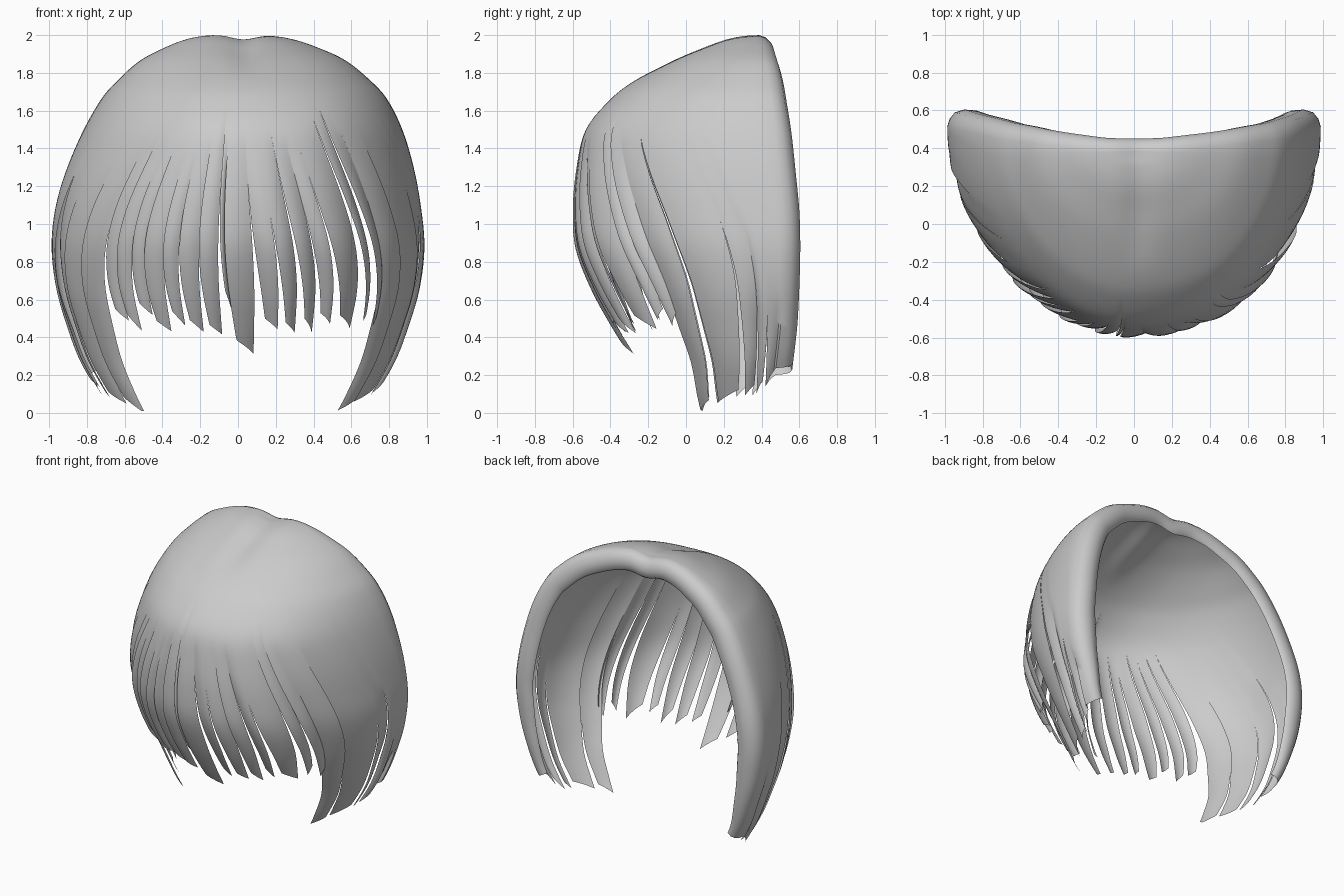
import bpy, bmesh, math, random

if "Cube" in bpy.data.objects:
    bpy.data.objects.remove(bpy.data.objects["Cube"])
random.seed(4)

# Shell rows from crown to tips: half width, height, front y, back y
ROWS = [(0, 2.0, .36, .39), (.14, 2.0, .30, .39), (.28, 1.98, .20, .40),
        (.42, 1.935, .08, .41), (.57, 1.865, -.08, .425), (.70, 1.76, -.27, .44),
        (.79, 1.66, -.40, .45), (.87, 1.5, -.53, .47), (.93, 1.3, -.58, .49),
        (.97, 1.08, -.60, .51), (.987, .87, -.585, .515), (.96, .65, -.50, .51),
        (.90, .45, -.39, .50), (.83, .27, -.28, .48), (.73, .10, -.22, .46),
        (.66, 0, -.18, .45)]
LAST = len(ROWS) - 1
SUB = 5

# Strands, left to right: edge position (-1 back left, 0 front, 1 back right),
# height where the slit at that edge starts, tip height of the strand after it
STRANDS = [(-1, .6, .17), (-.95, .8, .13), (-.89, 1.25, .12), (-.80, 1.6, .08),
           (-.68, 1.3, .04), (-.57, 1.5, .52), (-.51, 1.45, .48),
           (-.45, 1.4, .55), (-.39, 1.45, .46), (-.31, 1.3, .50), (-.25, 1.42, .46),
           (-.17, 1.45, .44), (-.09, 1.66, .60), (-.065, 1.45, .35), (.04, 1.48, .47),
           (.11, 1.46, .45), (.18, 1.48, .46), (.25, 1.45, .50), (.31, 1.5, .48),
           (.44, 1.55, .52), (.50, 1.6, .50), (.57, 1.5, .04), (.68, 1.45, .09),
           (.85, 1.6, .12), (.91, 1.05, .14), (.95, .7, .19), (1, .6, 0)]

# Rolled back rim: inward offset, backward offset
RIM = [(.012, .04), (.04, .075), (.09, .09), (.15, .085), (.165, .065)]


def shell(v):
    """Catmull-Rom interpolation of the shell rows."""
    i = min(int(v), LAST - 1)
    t = v - i
    a, b, c, d = (ROWS[max(0, min(LAST, k))] for k in (i - 1, i, i + 1, i + 2))
    return [.5 * (2 * q + (r - p) * t + (2 * p - 5 * q + 4 * r - s) * t * t
                  + (3 * q - p - 3 * r + s) * t ** 3) for p, q, r, s in zip(a, b, c, d)]


def row_at(z):
    lo, hi = 1.0, float(LAST)
    for _ in range(24):
        m = (lo + hi) / 2
        lo, hi = (m, hi) if shell(m)[1] > z else (lo, m)
    return lo


def ramp(x):
    x = max(0, min(1, x))
    return x * x * (3 - 2 * x)


def uneven(x, y, z):
    """Parting dip on the crown and a slimmer left shoulder."""
    dip = .024 * math.exp(-((x - .03) / .09) ** 2) * ramp((z - 1.75) / .2)
    if x < 0:
        x *= 1 - .09 * ramp((z - 1.0) / .8) * ramp(-x / .5)
    return (x, y, z - dip)


def surface(q, v, depth):
    """Point on the shell; depth pulls it inward."""
    W, Z, F, B = shell(v)
    w = max(0, 1 - abs(q))
    t = math.pi / 2 * w ** (.55 + .45 * ramp((1.75 - Z) / 1.15))
    s = math.sin(t)
    x = math.copysign(W * math.cos(t), q) * (1 - depth)
    x *= 1 + .12 * s ** 4 if q > 0 else 1 - .08 * s * s
    return uneven(x, B - (B - F) * s * (1 - depth), Z)


def rim_point(side, v, inward, back):
    W, Z, F, B = shell(v)
    a, b = shell(max(0, v - .05)), shell(min(LAST, v + .05))
    dx, dz = b[0] - a[0], b[1] - a[1]
    n = math.hypot(dx, dz)
    nx, nz = (0, -1) if v < .3 else (dz / n, -dx / n)
    k = (1 - .5 * ramp((.8 - Z) / .7)) * (.8 + .2 * ramp(v / 7))
    back *= .7 + .3 * ramp(v / 7)
    x, y, z = uneven(side * W, B + back, Z)
    return (side * max(0, abs(x) + nx * inward * k), y, z + nz * inward * k)


def strip(bm, columns):
    for c0, c1 in zip(columns, columns[1:]):
        for j in range(len(c0) - 1):
            bm.faces.new((c0[j], c0[j + 1], c1[j + 1], c1[j]))


bm = bmesh.new()
GRID = [j / SUB for j in range(LAST * SUB + 1)]
N = 6
for i, (q0, slit0, tip) in enumerate(STRANDS[:-1]):
    q1, slit1, _ = STRANDS[i + 1]
    mid, half = (q0 + q1) / 2, (q1 - q0) / 2
    fringe = abs(mid) < .57
    slant = (.05 if mid > .45 else -.05) * random.uniform(.5, 1)
    layer = random.uniform(0, .015)
    lean = random.choice((-1, 1)) * .015
    columns = []
    for k in range(N + 1):
        c = 2 * k / N - 1
        end = row_at(max(.01, tip + slant * c))
        col = []
        for g in GRID:
            v = min(g, end)
            z = shell(v)[1]
            fl = max(0, (slit0 - z) / (slit0 - tip))
            fr = max(0, (slit1 - z) / (slit1 - tip))
            f = min(1.05, fl if c < 0 else fr)
            # rim edges stay put, free edges overlap slightly then taper
            fixed = abs(q0 if c < 0 else q1) == 1
            taper = 0 if fixed else (.45 if fringe else .3) * f ** 3 - .1 * f * (1 - min(1, f))
            q = max(-1, min(1, mid + half * c * (1 - taper)))
            if fringe:
                q += .04 * min(fl, fr) ** 2
            # layered, slightly cupped locks
            blend = (min(1, 1.5 * fl ** .8) * (1 - c) + min(1, 1.5 * fr ** .8) * (1 + c)) / 2
            depth = 0 if fixed and abs(c) == 1 else blend * (
                layer + lean * c + .01 * c * c)
            col.append(bm.verts.new(surface(q, v, depth)))
        columns.append(col)
    # rolled rim on the two rearmost strands
    if abs(q0) == 1 or abs(q1) == 1:
        side = -1 if q0 == -1 else 1
        end = row_at(tip + slant * side)
        rim = [[bm.verts.new(rim_point(side, min(g, end), a, b)) for g in GRID]
               for a, b in RIM]
        columns = rim[::-1] + columns if side < 0 else columns + rim
    strip(bm, columns)

# Join strands above their slits
bmesh.ops.remove_doubles(bm, verts=bm.verts, dist=.0004)
bmesh.ops.dissolve_degenerate(bm, edges=bm.edges, dist=.0002)

mesh = bpy.data.meshes.new("hair_fringe")
bm.to_mesh(mesh)
bm.free()
hair = bpy.data.objects.new("hair_fringe", mesh)
bpy.context.collection.objects.link(hair)
bpy.context.view_layer.objects.active = hair
hair.select_set(True)
bpy.ops.object.shade_smooth_by_angle(angle=math.radians(60))
